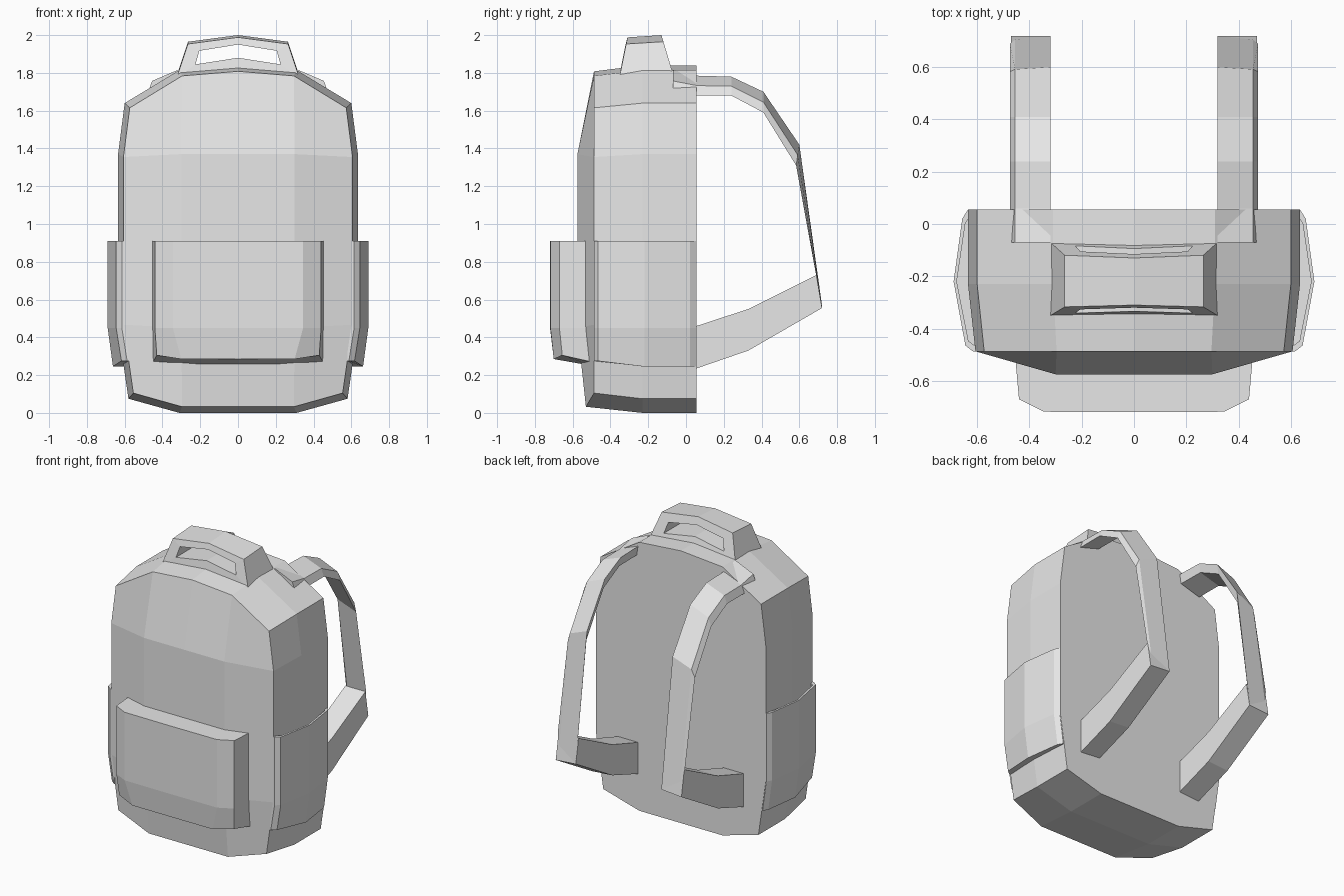
import bpy, bmesh

if "Cube" in bpy.data.objects:
    bpy.data.objects.remove(bpy.data.objects["Cube"])

fabric = bpy.data.materials.new("light grey fabric")
fabric.diffuse_color = (0.8, 0.8, 0.8, 1)
fabric.use_nodes = True
fabric.node_tree.nodes["Principled BSDF"].inputs["Base Color"].default_value = fabric.diffuse_color


def finish(name, bm):
    """Mirror across x = 0, weld the centre line and make the object."""
    geom = bm.verts[:] + bm.edges[:] + bm.faces[:]
    copy = bmesh.ops.duplicate(bm, geom=geom)["geom"]
    for v in copy:
        if isinstance(v, bmesh.types.BMVert):
            v.co.x = -v.co.x
    bmesh.ops.remove_doubles(bm, verts=bm.verts, dist=0.0005)
    bmesh.ops.recalc_face_normals(bm, faces=bm.faces)
    mesh = bpy.data.meshes.new(name)
    bm.to_mesh(mesh)
    bm.free()
    mesh.materials.append(fabric)
    ob = bpy.data.objects.new(name, mesh)
    bpy.context.collection.objects.link(ob)
    return ob


def loft(sections, closed=True, cap_start=True, cap_end=True):
    """Skin a list of equal-length sections; returns the bmesh and vertex rows."""
    bm = bmesh.new()
    rows = [[bm.verts.new(p) for p in s] for s in sections]
    n = len(rows[0])
    for a, b in zip(rows, rows[1:]):
        for i in range(n if closed else n - 1):
            j = (i + 1) % n
            bm.faces.new((a[i], a[j], b[j], b[i]))
    if cap_start:
        bm.faces.new(rows[0])
    if cap_end:
        bm.faces.new(rows[-1])
    return bm, rows


# Main bag: half outline lofted from the back to a slightly smaller front rim
outline = [(0, 1.84), (.31, 1.815), (.60, 1.64), (.635, 1.37),
           (.635, .45), (.58, .075), (.31, 0), (0, 0)]
back = [(x, .055, z) for x, z in outline]
middle = [(x, -.23, z) for x, z in outline]
front = [(x * .955, -.53 if z < .01 else -.487, .93 + (z - .93) * .965)
         for x, z in outline]
bm, rows = loft([back, middle, front], closed=False, cap_end=False)
r = rows[-1]
# Bulging front panel
c1, c2, m1, m2 = [bm.verts.new(p) for p in (
    (.30, -.575, 1.37), (.30, -.575, .45), (0, -.575, 1.37), (0, -.575, .45))]
for f in ((r[0], r[1], c1, m1), (r[1], r[2], r[3], c1), (r[3], r[4], c2, c1),
          (m1, c1, c2, m2), (r[4], r[5], r[6], c2), (m2, c2, r[6], r[7])):
    bm.faces.new(f)
finish("bag_body", bm)

# Front pocket with chamfered corners and a tucked-in base
plan = [(0, -.50), (.30, -.50), (.455, -.50), (.44, -.67), (.345, -.718), (0, -.72)]
base = [(0, -.50, .25), (.30, -.50, .25), (.45, -.50, .27),
        (.43, -.655, .305), (.30, -.70, .285), (0, -.70, .285)]
bm, rows = loft([[(x, y, .91) for x, y in plan],
                 [(x, y, .45) for x, y in plan], base], closed=False)
finish("front_pocket", bm)

# Side pockets, open at the top
plan = [(.60, .052), (.637, .052), (.657, .02), (.69, -.22),
        (.645, -.465), (.615, -.488), (.58, -.488)]


def pocket_ring(z, dx=0.0, sy=1.0):
    return [(x - dx if x > .61 else x, -.22 + (y + .22) * sy, z) for x, y in plan]


bottom = [(x, y, .245 if y > -.3 else .275) for x, y, z in pocket_ring(0, .028)]
bm, rows = loft([bottom, pocket_ring(.45), pocket_ring(.91),
                 pocket_ring(.91, .012, .93), pocket_ring(.82, .012, .93)])
finish("side_pockets", bm)

# Grab handle: tapered frame with a through opening
outer = [(0, 1.80), (.325, 1.785), (.265, 1.965), (0, 2.0)]
inner = [(0, 1.88), (.225, 1.845), (.205, 1.917), (0, 1.95)]


def front_y(z):
    return -.35 + .2 * (z - 1.8)


def rear_y(z):
    return -.07 - .3 * (z - 1.8)


sections = []
for (ox, oz), (ix, iz) in zip(outer, inner):
    sections.append([(ox, front_y(oz), oz - .012), (ox, rear_y(oz), oz),
                     (ix, rear_y(iz), iz), (ix, front_y(iz), iz)])
bm, rows = loft(sections, cap_start=False, cap_end=False)
finish("grab_handle", bm)

# Upper shoulder straps: tilted section swept along (y, z) of its two edges
path = [((-.07, 1.815), (-.07, 1.70)), ((.06, 1.785), (.06, 1.68)),
        ((.24, 1.78), (.24, 1.68)), ((.41, 1.70), (.41, 1.59)),
        ((.60, 1.42), (.583, 1.31)), ((.72, .57), (.69, .73))]
sections = []
for (ay, az), (cy, cz) in path:
    by, bz = (ay + cy) / 2, (az + cz) / 2
    sections.append([(.32, ay, az), (.455, by, bz), (.475, cy, cz), (.33, by, bz - .01)])
bm, rows = loft(sections)
finish("upper_shoulder_straps", bm)

# Lower shoulder straps: (y low, z low, y high, z high)
path = [(.04, .23, .04, .455), (.33, .33, .33, .55), (.72, .555, .69, .73)]
sections = [[(.32, yl, zl + .012), (.47, yl, zl), (.47, yh, zh), (.32, yh, zh)]
            for yl, zl, yh, zh in path]
bm, rows = loft(sections)
finish("lower_shoulder_straps", bm)
